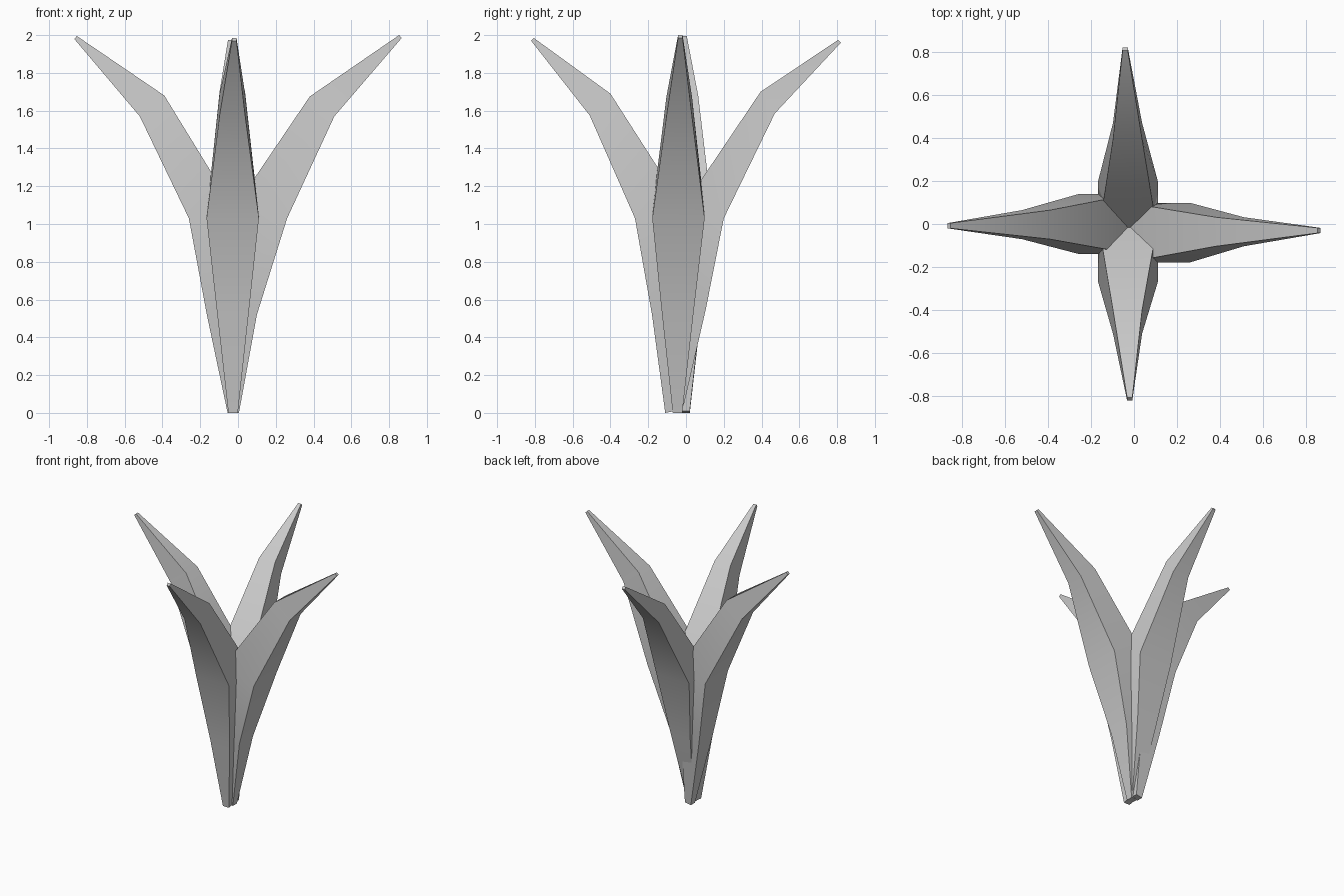
import bpy, bmesh, math
from mathutils import Vector

if "Cube" in bpy.data.objects:
    bpy.data.objects.remove(bpy.data.objects["Cube"])

# width of a leaf at each of its five cross-sections, base to tip
WIDTHS = [0.05, 0.165, 0.277, 0.135, 0.024]


def leaf(name, axis, outer, inner, centres):
    """Loft rectangular sections; outer/inner are (distance, z) profiles along axis (0=x, 1=y)."""
    bm = bmesh.new()
    rings = []
    for o, i, c, w in zip(outer, inner, centres, WIDTHS):
        ring = []
        for (d, z), s in ((o, -1), (o, 1), (i, 1), (i, -1)):
            side = c + s * w / 2
            ring.append(bm.verts.new((d, side, z) if axis == 0 else (side, d, z)))
        rings.append(ring)
    for a, b in zip(rings, rings[1:]):
        for k in range(4):
            n = (k + 1) % 4
            bm.faces.new((a[k], a[n], b[n], b[k]))
    bm.faces.new(rings[0])
    bm.faces.new(rings[-1])
    bmesh.ops.recalc_face_normals(bm, faces=bm.faces)
    mesh = bpy.data.meshes.new(name)
    bm.to_mesh(mesh)
    bm.free()
    ob = bpy.data.objects.new(name, mesh)
    bpy.context.collection.objects.link(ob)
    bpy.ops.object.select_all(action='DESELECT')
    ob.select_set(True)
    bpy.context.view_layer.objects.active = ob
    bpy.ops.object.shade_smooth_by_angle(angle=math.radians(30))


# right and left leaves bend outward along x
leaf("right_leaf", 0,
     [(0.005, 0), (0.10, 0.52), (0.26, 1.03), (0.51, 1.57), (0.867, 1.985)],
     [(-0.045, 0.01), (-0.06, 0.55), (-0.03, 1.07), (0.38, 1.675), (0.853, 2.0)],
     [-0.045, -0.044, -0.04, -0.036, -0.03])
leaf("left_leaf", 0,
     [(-0.055, 0), (-0.165, 0.52), (-0.26, 1.03), (-0.52, 1.57), (-0.867, 1.98)],
     [(-0.005, 0.01), (-0.01, 0.55), (-0.01, 1.06), (-0.39, 1.68), (-0.853, 1.995)],
     [-0.005, -0.003, 0.0, -0.003, -0.008])

# front and back leaves bend outward along y
leaf("front_leaf", 1,
     [(-0.11, 0), (-0.18, 0.52), (-0.27, 1.03), (-0.51, 1.575), (-0.82, 1.97)],
     [(-0.06, 0.01), (-0.02, 0.55), (0.01, 1.05), (-0.40, 1.69), (-0.806, 1.985)],
     [-0.026, -0.027, -0.028, -0.03, -0.02])
leaf("back_leaf", 1,
     [(-0.02, 0.005), (0.105, 0.55), (0.20, 1.03), (0.47, 1.585), (0.82, 1.96)],
     [(-0.07, 0.005), (-0.06, 0.57), (-0.05, 1.04), (0.395, 1.70), (0.806, 1.975)],
     [-0.026, -0.027, -0.028, -0.03, -0.041])
